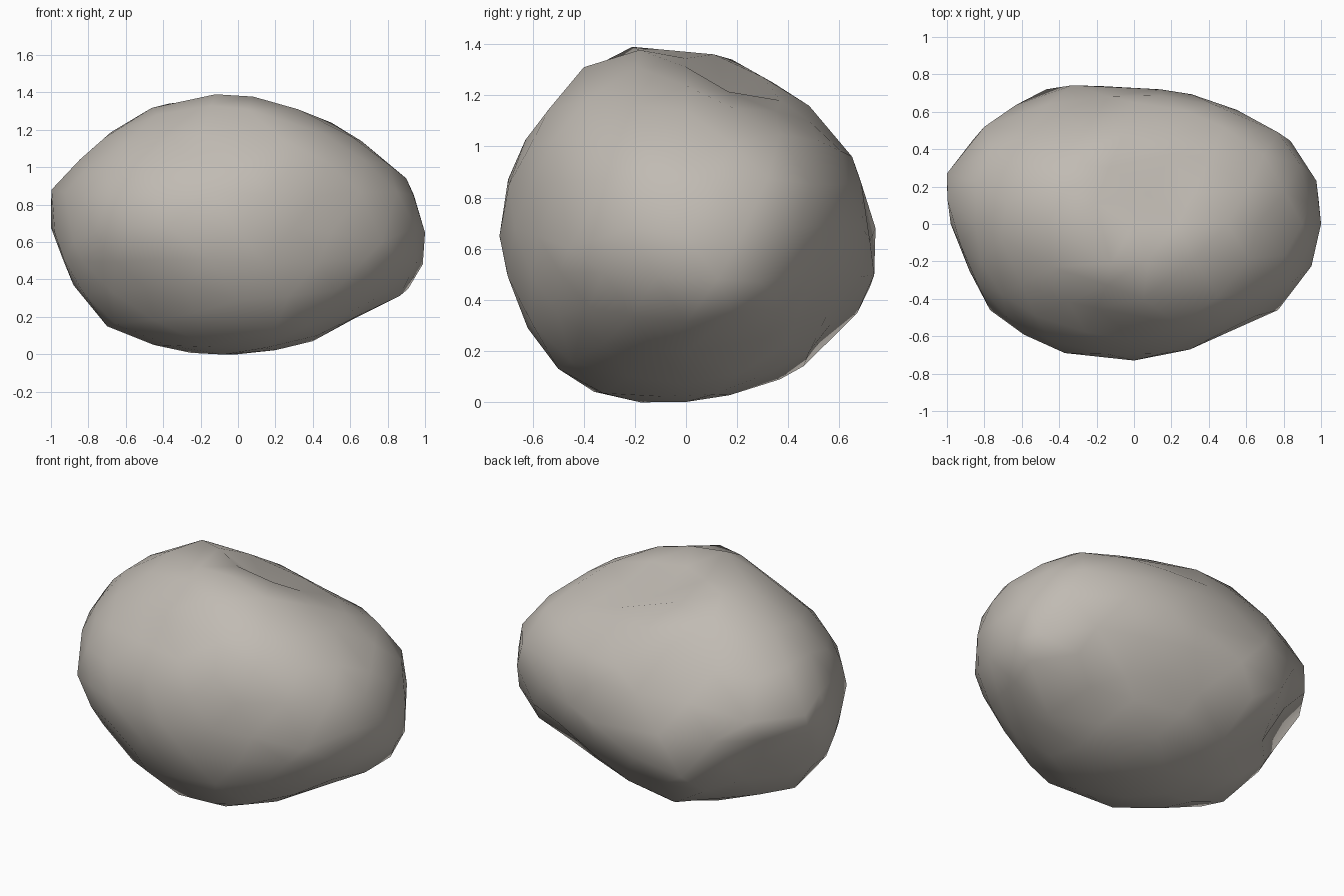
import bpy
import bmesh
from mathutils import Vector

# Remove the default cube
cube = bpy.data.objects.get("Cube")
if cube:
    bpy.data.objects.remove(cube, do_unlink=True)

CENTRE = Vector((0, 0, .68))
RADII = Vector((1, .73, .69))

# Landmarks on the boulder: corners, ridges, dents and chipped faces
LANDMARKS = [
    # right end and the chipped face below it
    (-1, .27, .8), (-.98, 0, .65), (-.8, .52, .8), (-.73, .3, .48),
    (-.47, .72, .45), (-.42, .28, .14), (-.7, -.06, .15), (-.88, .03, .37),
    (-.82, -.2, .98), (-.77, -.46, .65), (-.88, -.25, .6),
    # left end
    (1, 0, .65), (.91, .18, .35), (.9, 0, .94), (.93, .29, .47),
    (.77, .49, .85), (.77, -.46, .6), (.62, 0, .19), (.52, -.5, .34),
    # ridges along the top
    (-.12, -.21, 1.39), (-.37, .18, 1.34), (.32, -.19, 1.31),
    (.05, -.4, 1.31), (-.71, -.08, 1.16), (-.42, .34, 1.25), (.66, 0, 1.14),
    # hollow behind the ridges
    (.08, .16, 1.2), (.2, .37, 1.18), (-.25, .5, 1.12),
    # front
    (0, -.73, .65), (-.37, -.69, .68), (.5, -.58, .65), (-.2, -.45, 1.17),
    (-.5, -.48, .36), (0, -.62, .29),
    # back
    (.14, .72, .63), (.55, .61, .7), (0, .65, .96),
    (.42, .43, .32), (0, .57, .31), (-.25, .46, .14),
    # underside
    (0, 0, 0), (.4, 0, .07), (-.45, -.05, .05), (-.15, -.36, .04),
    (.2, -.5, .13), (.1, .32, .11),
]


def to_unit(point):
    """Position relative to the base ellipsoid."""
    p = Vector(point) - CENTRE
    return Vector(p[i] / RADII[i] for i in range(3))


targets = [to_unit(p) for p in LANDMARKS]


def blended_radius(direction):
    """Distance to the surface, blended from the nearby landmarks."""
    total = weight_sum = 0
    for t in targets:
        gap = 1 - direction.dot(t.normalized())
        weight = 1 / (gap + .01) ** 2
        total += weight * t.length
        weight_sum += weight
    return total / weight_sum


# Boulder body: a coarse ball whose closest corners move to the landmarks
bm = bmesh.new()
bmesh.ops.create_icosphere(bm, subdivisions=3, radius=1)
free = set(bm.verts)
for t in targets:
    facing = t.normalized()
    nearest = max(free, key=lambda v: v.co.dot(facing))
    free.remove(nearest)
    nearest.co = t

# The other corners follow the blended surface
for v in free:
    direction = v.co.normalized()
    v.co = direction * blended_radius(direction)

# Back to real proportions, smooth shaded
for v in bm.verts:
    v.co = Vector(v.co[i] * RADII[i] for i in range(3)) + CENTRE
for face in bm.faces:
    face.smooth = True
bmesh.ops.recalc_face_normals(bm, faces=bm.faces)

mesh = bpy.data.meshes.new("boulder")
bm.to_mesh(mesh)
bm.free()
boulder = bpy.data.objects.new("boulder", mesh)
bpy.context.scene.collection.objects.link(boulder)

# Warm grey stone
stone = bpy.data.materials.new("warm_grey_stone")
stone.use_nodes = True
colour = (.53, .495, .45, 1)
stone.diffuse_color = colour
for node in stone.node_tree.nodes:
    if node.type == "BSDF_PRINCIPLED":
        node.inputs["Base Color"].default_value = colour
        node.inputs["Roughness"].default_value = .9
mesh.materials.append(stone)
